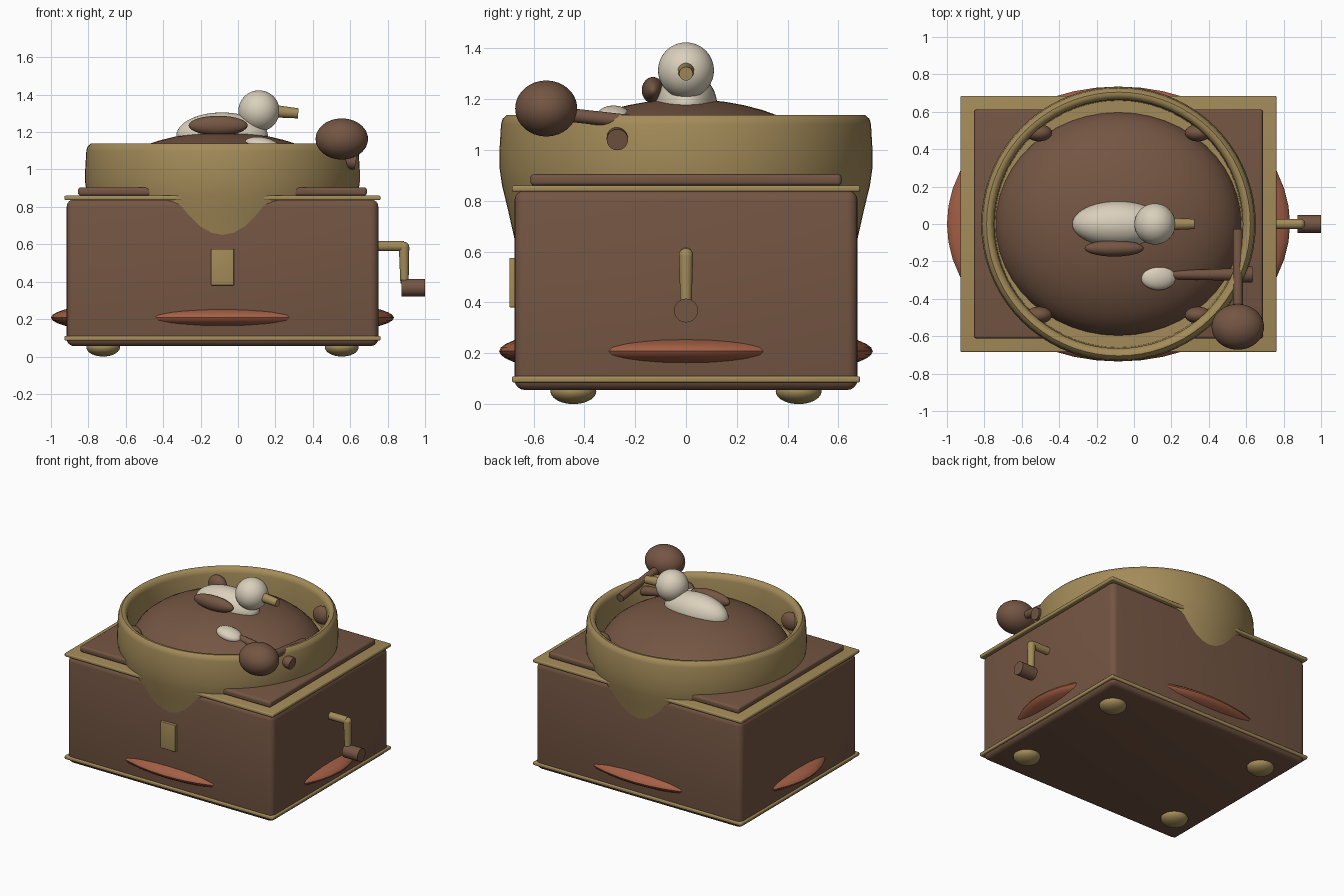
import bpy, bmesh, math
from mathutils import Vector

cube = bpy.data.objects.get("Cube")
if cube:
    bpy.data.objects.remove(cube, do_unlink=True)

CX = -0.083  # centre of the case


def material(name, rgb):
    m = bpy.data.materials.new(name)
    m.use_nodes = True
    colour = (*rgb, 1)
    m.diffuse_color = colour
    bsdf = m.node_tree.nodes["Principled BSDF"]
    bsdf.inputs["Base Color"].default_value = colour
    bsdf.inputs["Roughness"].default_value = 0.6
    return m


BROWN = material("walnut brown", (0.175, 0.092, 0.056))
GOLD = material("old gold", (0.37, 0.26, 0.10))
CREAM = material("cream", (0.70, 0.63, 0.50))
RED = material("brick red", (0.37, 0.115, 0.06))


def finish(name, bm, mat):
    bmesh.ops.recalc_face_normals(bm, faces=bm.faces)
    mesh = bpy.data.meshes.new(name)
    bm.to_mesh(mesh)
    bm.free()
    mesh.materials.append(mat)
    ob = bpy.data.objects.new(name, mesh)
    bpy.context.collection.objects.link(ob)
    bpy.ops.object.select_all(action="DESELECT")
    ob.select_set(True)
    bpy.context.view_layer.objects.active = ob
    bpy.ops.object.shade_smooth_by_angle(angle=math.radians(40))
    return ob


def block(name, size, centre, mat, bevel):
    bm = bmesh.new()
    bmesh.ops.create_cube(bm, size=1)
    bmesh.ops.scale(bm, vec=size, verts=bm.verts)
    bmesh.ops.translate(bm, vec=centre, verts=bm.verts)
    bmesh.ops.bevel(bm, geom=bm.edges[:], offset=bevel, segments=4,
                    profile=0.5, affect="EDGES")
    return finish(name, bm, mat)


def ellipsoid(name, radii, centre, mat, tilt=0):
    bm = bmesh.new()
    bmesh.ops.create_uvsphere(bm, u_segments=48, v_segments=24, radius=1)
    bmesh.ops.scale(bm, vec=radii, verts=bm.verts)
    ob = finish(name, bm, mat)
    ob.location = centre
    ob.rotation_euler.y = math.radians(tilt)
    return ob


def rod(name, start, end, r1, r2, mat):
    a, b = Vector(start), Vector(end)
    bm = bmesh.new()
    bmesh.ops.create_cone(bm, cap_ends=True, segments=24, radius1=r1,
                          radius2=r2, depth=(b - a).length)
    ob = finish(name, bm, mat)
    ob.location = (a + b) / 2
    ob.rotation_mode = "QUATERNION"
    ob.rotation_quaternion = (b - a).to_track_quat("Z", "Y")
    return ob


def lathe(name, profile, mat):
    bm = bmesh.new()
    verts = [bm.verts.new((r, 0, z)) for r, z in profile]
    edges = [bm.edges.new(pair) for pair in zip(verts, verts[1:])]
    bmesh.ops.spin(bm, geom=verts + edges, axis=(0, 0, 1), cent=(0, 0, 0),
                   angle=math.tau, steps=72)
    bmesh.ops.remove_doubles(bm, verts=bm.verts, dist=0.0005)
    ob = finish(name, bm, mat)
    ob.location.x = CX
    return ob


# Case, trims and lid
block("case", (1.666, 1.35, 0.785), (CX, 0, 0.448), BROWN, 0.04)
for name, z in (("bottom_trim", 0.097), ("top_trim", 0.848)):
    block(name, (1.69, 1.37, 0.025), (CX, 0, z), GOLD, 0.008)
block("lid", (1.544, 1.224, 0.045), (CX, 0, 0.882), BROWN, 0.015)

# Feet and the red disc that breaks through each wall
for sx in (-1, 1):
    for sy in (-1, 1):
        ellipsoid("foot", (0.09, 0.09, 0.05), (CX + sx * 0.638, sy * 0.443, 0.05), GOLD)
ellipsoid("red_disc", (0.917, 0.735, 0.11), (CX, 0, 0.208), RED)

# Front plate
block("front_plate", (0.123, 0.04, 0.195), (CX, -0.675, 0.478), GOLD, 0.004)

# Basin with its thick rim, and the dome inside
lathe("basin", [(0, 0.58), (0.55, 0.58), (0.675, 0.65), (0.702, 0.77),
                (0.724, 0.86), (0.734, 0.93), (0.734, 1.0), (0.728, 1.1),
                (0.722, 1.122), (0.705, 1.138), (0.69, 1.138), (0.672, 1.125),
                (0.665, 1.1), (0.66, 0.91), (0, 0.91)], GOLD)
ellipsoid("dome", (0.66, 0.6, 0.32), (CX, 0, 0.88), BROWN)
for sx in (-1, 1):
    for sy in (-1, 1):
        ellipsoid("basin_stud", (0.07, 0.045, 0.065),
                  (CX + sx * 0.425, sy * 0.487, 1.03), BROWN)

# Bird
ellipsoid("bird_body", (0.245, 0.122, 0.125), (-0.085, 0, 1.18), CREAM)
ellipsoid("bird_head", (0.11, 0.11, 0.11), (0.112, 0, 1.313), CREAM)
ellipsoid("bird_wing", (0.158, 0.044, 0.052), (-0.106, -0.13, 1.235), BROWN)
rod("bird_beak", (0.18, 0, 1.313), (0.322, 0, 1.3), 0.034, 0.027, GOLD)

# Spoon lying over the dome
ellipsoid("spoon_bowl", (0.095, 0.068, 0.042), (0.13, -0.285, 1.13), CREAM, 10)
rod("spoon_handle", (0.18, -0.272, 1.122), (0.61, -0.27, 1.045), 0.022, 0.036, BROWN)
rod("spoon_end", (0.57, -0.27, 1.05), (0.63, -0.27, 1.04), 0.042, 0.042, BROWN)

# Mallet resting on the rim
ellipsoid("mallet_head", (0.14, 0.122, 0.11), (0.555, -0.55, 1.163), BROWN)
rod("mallet_handle", (0.555, -0.5, 1.142), (0.555, -0.03, 1.09), 0.027, 0.027, BROWN)

# Crank
rod("crank_shaft", (0.74, 0, 0.59), (0.888, 0, 0.59), 0.027, 0.027, GOLD)
rod("crank_arm", (0.888, 0, 0.585), (0.89, 0, 0.39), 0.028, 0.022, GOLD)
ellipsoid("crank_elbow", (0.028, 0.028, 0.028), (0.887, 0, 0.585), GOLD)
rod("crank_knob", (0.875, 0, 0.368), (1.0, 0, 0.368), 0.047, 0.047, BROWN)
